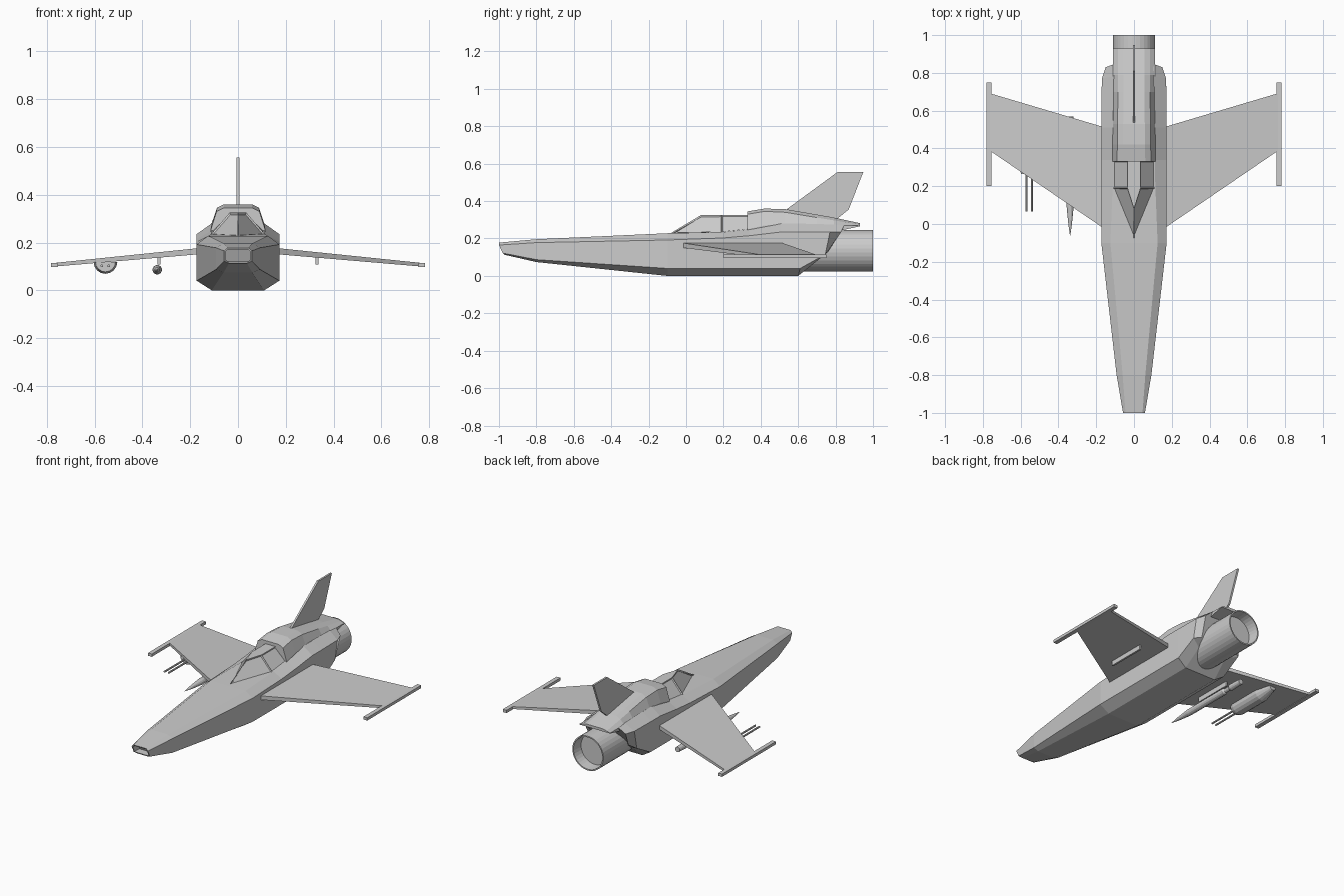
import bpy, bmesh
from math import sin, cos, pi
from mathutils import Vector

if "Cube" in bpy.data.objects:
    bpy.data.objects.remove(bpy.data.objects["Cube"])


def loft(name, rings, cap=True):
    """Skin a list of equal-length closed point rings."""
    bm = bmesh.new()
    vs = [[bm.verts.new(p) for p in r] for r in rings]
    n = len(rings[0])
    for a, b in zip(vs, vs[1:]):
        for i in range(n):
            j = (i + 1) % n
            bm.faces.new((a[i], a[j], b[j], b[i]))
    if cap:
        bm.faces.new(vs[0])
        bm.faces.new(vs[-1])
    bmesh.ops.recalc_face_normals(bm, faces=bm.faces)
    return finish(name, bm)


def finish(name, bm):
    me = bpy.data.meshes.new(name)
    bm.to_mesh(me)
    bm.free()
    ob = bpy.data.objects.new(name, me)
    bpy.context.collection.objects.link(ob)
    return ob


def sym(half):
    """Close a half ring (bottom to top) by mirroring it over x."""
    return half + [(-x, y, z) for x, y, z in reversed(half)]


def lathe(name, x, z, prof, n):
    """Revolve (y, radius) pairs round an axis along y."""
    return loft(name, [[(x + r * cos(2 * pi * (i + .5) / n), y, z + r * sin(2 * pi * (i + .5) / n))
                        for i in range(n)] for y, r in prof])


def box(name, x0, x1, y0, y1, z0, z1):
    return loft(name, [[(x0, y, z0), (x1, y, z0), (x1, y, z1), (x0, y, z1)] for y in (y0, y1)])


def mirror(ob):
    m = ob.modifiers.new("mirror", 'MIRROR')
    m.use_axis[0] = True
    return ob


# Fuselage: octagonal sections, with a recessed nose slot
rings = [
    [(.038, -.97, .113), (.058, -.98, .122), (.058, -1, .165), (.045, -1, .178)],
    [(.06, -.8, .074), (.092, -.8, .087), (.092, -.8, .178), (.06, -.8, .196)],
    [(.11, -.1, 0), (.173, -.1, .04), (.173, -.1, .192), (.125, -.1, .228)],
    [(.11, .2, 0), (.173, .2, .04), (.173, .2, .203), (.113, .2, .235)],
    [(.11, .34, 0), (.173, .34, .04), (.173, .34, .215), (.11, .34, .25)],
    [(.11, .51, 0), (.173, .51, .04), (.173, .51, .235), (.11, .51, .28)],
    [(.11, .6, 0), (.173, .61, .04), (.173, .6, .235), (.11, .6, .28)],
    [(.10, .71, .09), (.17, .745, .115), (.17, .77, .235), (.11, .78, .275)],
    [(.09, .72, .10), (.12, .76, .13), (.15, .83, .235), (.11, .845, .27)],
]
body = loft("fuselage", [sym(r) for r in rings])
bm = bmesh.new()
bm.from_mesh(body.data)
nose = min(bm.faces, key=lambda f: f.calc_center_median().y)
bmesh.ops.inset_region(bm, faces=[nose], thickness=.008, depth=0)
for v in bmesh.ops.extrude_discrete_faces(bm, faces=[nose])["faces"][0].verts:
    v.co.y += .05
bm.to_mesh(body.data)
bm.free()

# Raised spine behind the cockpit, ending in a beak over the engine
spine = [(.33, .115, .20, .25, .33, .345), (.42, .113, .20, .27, .345, .36),
         (.53, .112, .20, .275, .34, .357), (.70, .11, .20, .275, .312, .328),
         (.79, .11, .235, .27, .297, .312), (.93, .11, .265, .268, .275, .282)]
loft("spine", [sym([(w, y, a), (w, y, b), (w - .025, y, c), (w - .055, y, d)])
               for y, w, a, b, c, d in spine])

# Canopy with slightly sunken panes
bm = bmesh.new()
V = [bm.verts.new(p) for p in (
    (0, -.08, .23), (0, .08, .325), (.112, .19, .235), (.035, .19, .325), (.112, .335, .25), (.035, .335, .325),
    (-.112, .19, .235), (-.035, .19, .325), (-.112, .335, .25), (-.035, .335, .325))]
panes = [bm.faces.new([V[i] for i in f]) for f in (
    (0, 2, 3), (0, 3, 1), (2, 4, 5, 3), (0, 7, 6), (0, 1, 7), (6, 7, 9, 8))]
bm.faces.new((V[1], V[3], V[7]))
bm.faces.new((V[3], V[5], V[9], V[7]))
bmesh.ops.recalc_face_normals(bm, faces=bm.faces)
if panes[0].normal.x < 0:
    bmesh.ops.reverse_faces(bm, faces=bm.faces)
bmesh.ops.dissolve_edges(bm, edges=[e for e in bm.edges if set(e.verts) in ({V[0], V[3]}, {V[0], V[7]})])
panes = [f for f in bm.faces if abs(f.normal.x) > .3]
bmesh.ops.inset_individual(bm, faces=panes, thickness=.008, depth=-.006)
finish("canopy", bm)

# Engine nozzle, hollow at the back
lathe("engine_nozzle", 0, .135, [(.61, .111), (1, .111), (1, .103), (.93, .098)], 32)

# Tail fin
fin = [(.53, .35), (.81, .555), (.948, .555), (.87, .355), (.79, .29), (.6, .3)]
loft("tail_fin", [[(x, y, z) for y, z in fin] for x in (-.006, .006)])

# Wings and tip rails
mirror(loft("wing", [
    [(.15, -.03, .152), (.15, .51, .152), (.15, .51, .178), (.15, -.03, .178)],
    [(.773, .395, .099), (.773, .695, .099), (.773, .695, .114), (.773, .395, .114)]]))
mirror(box("wing_tip_rail", .755, .782, .2, .75, .097, .115))

# Underwing pylons
mirror(box("pylon", .325, .337, .2, .45, .107, .15))

# Missile on the left pylon
lathe("missile", -.338, .086, [(-.06, .001), (0, .010), (.1, .02), (.42, .02), (.43, .013),
                               (.47, .013), (.48, .02), (.57, .017)], 12)

# Gun pod: half-round belly tapering to the back, with two barrels
pod = [(.265, .042), (.29, .05), (.5, .05), (.6, .022)]
loft("gun_pod", [[(-.555 - r * cos(pi * i / 8), y, .119 - r * sin(pi * i / 8)) for i in range(9)]
                 for y, r in pod])
for i, x in enumerate((-.57, -.541)):
    lathe("gun_barrel_%d" % i, x, .102, [(.065, .006), (.3, .006)], 8)
